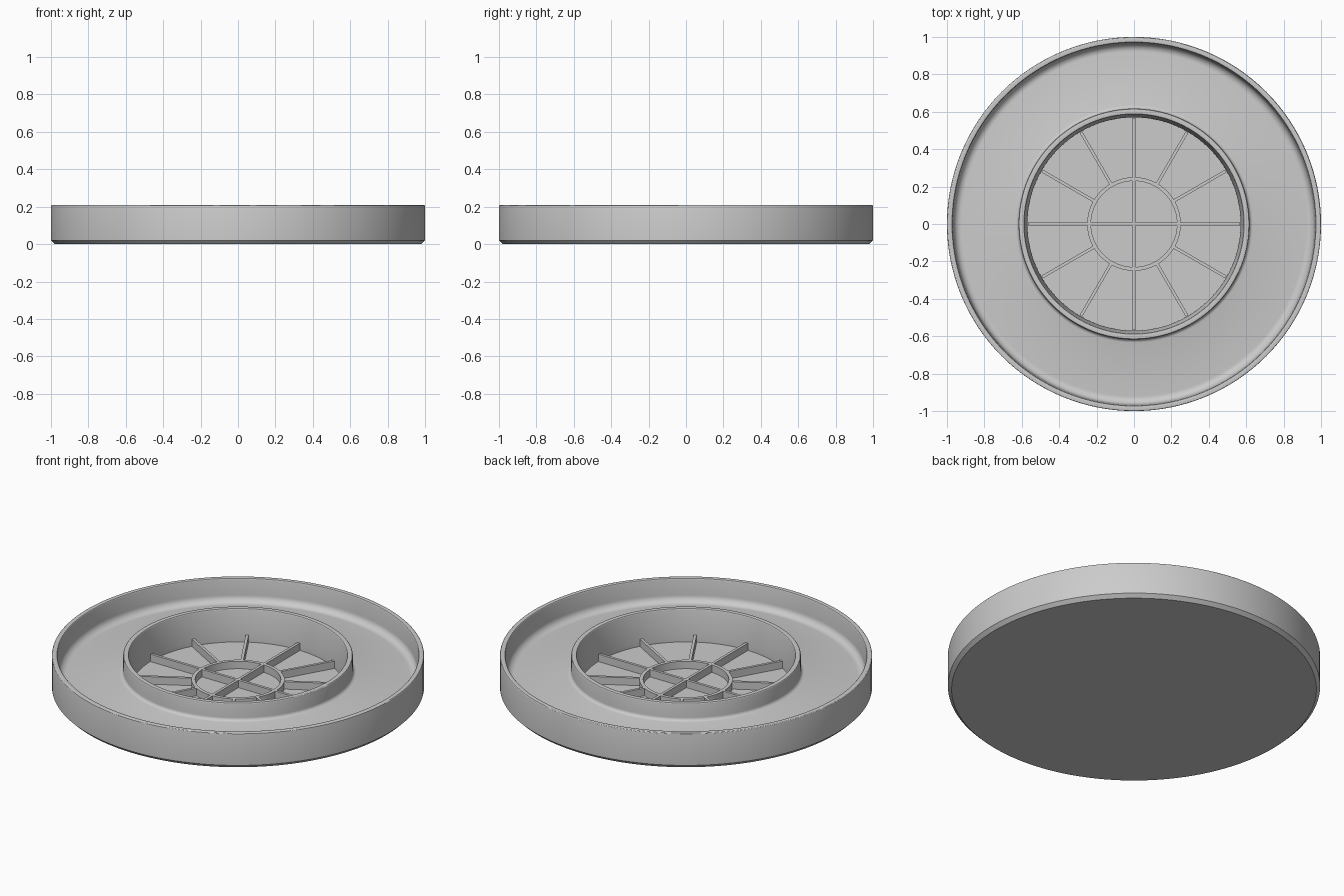
import bpy, bmesh
from math import cos, sin, pi, radians
from mathutils import Matrix

if "Cube" in bpy.data.objects:
    bpy.data.objects.remove(bpy.data.objects["Cube"], do_unlink=True)

grey = bpy.data.materials.new("plain_grey")
grey.use_nodes = True
colour = (0.6, 0.6, 0.6, 1)
grey.diffuse_color = colour
grey.node_tree.nodes["Principled BSDF"].inputs["Base Color"].default_value = colour

FLOOR, RIB_TOP = 0.02, 0.064


def finish(bm, name):
    bmesh.ops.remove_doubles(bm, verts=bm.verts, dist=1e-5)
    bmesh.ops.recalc_face_normals(bm, faces=bm.faces)
    mesh = bpy.data.meshes.new(name)
    bm.to_mesh(mesh)
    bm.free()
    mesh.materials.append(grey)
    obj = bpy.data.objects.new(name, mesh)
    bpy.context.collection.objects.link(obj)
    bpy.ops.object.select_all(action="DESELECT")
    obj.select_set(True)
    bpy.context.view_layer.objects.active = obj
    bpy.ops.object.shade_smooth_by_angle(angle=radians(30))
    return obj


def lathe(name, profile, closed=False, steps=128):
    bm = bmesh.new()
    verts = [bm.verts.new((r, 0, z)) for r, z in profile]
    pairs = list(zip(verts, verts[1:]))
    if closed:
        pairs.append((verts[-1], verts[0]))
    edges = [bm.edges.new(p) for p in pairs]
    bmesh.ops.spin(bm, geom=verts + edges, cent=(0, 0, 0), axis=(0, 0, 1),
                   angle=2 * pi, steps=steps, use_merge=True)
    return finish(bm, name)


def arc(cx, cz, radius, start, end, n=8):
    angles = [radians(start + (end - start) * i / n) for i in range(n + 1)]
    return [(cx + radius * cos(a), cz + radius * sin(a)) for a in angles]


# Round dish: outer wall, sloping channel, inner collar and sunken centre
profile = [(0, 0), (0.98, 0), (1, 0.02)]
profile += arc(0.994, 0.204, 0.006, 0, 90, 3)
profile += arc(0.976, 0.204, 0.006, 90, 180, 3)
profile += arc(0.925, 0.115, 0.04, 0, -96)
profile += arc(0.637, 0.125, 0.02, -96, -180, 6)
profile += arc(0.611, 0.204, 0.006, 0, 90, 3)
profile += arc(0.592, 0.204, 0.006, 90, 180, 3)
profile += [(0.57, 0.05), (0.57, FLOOR), (0, FLOOR)]
lathe("dish", profile)

# Hub ring standing on the sunken floor
lathe("hub_ring", [(0.23, FLOOR - 0.005), (0.25, FLOOR - 0.005),
                   (0.25, RIB_TOP), (0.23, RIB_TOP)], closed=True)


def rib(name, start, end, angle):
    bm = bmesh.new()
    bottom = FLOOR - 0.005
    size = Matrix.Diagonal((end - start, 0.016, RIB_TOP - bottom, 1))
    place = Matrix.Translation(((start + end) / 2, 0, (RIB_TOP + bottom) / 2))
    bmesh.ops.create_cube(bm, size=1, matrix=Matrix.Rotation(angle, 4, "Z") @ place @ size)
    finish(bm, name)


# Two full cross ribs, and short ribs outside the hub between them
for i in range(2):
    rib(f"cross_rib_{i + 1}", -0.568, 0.568, i * pi / 2)
for i in range(12):
    if i % 3:
        rib(f"radial_rib_{i}", 0.24, 0.568, i * pi / 6)
